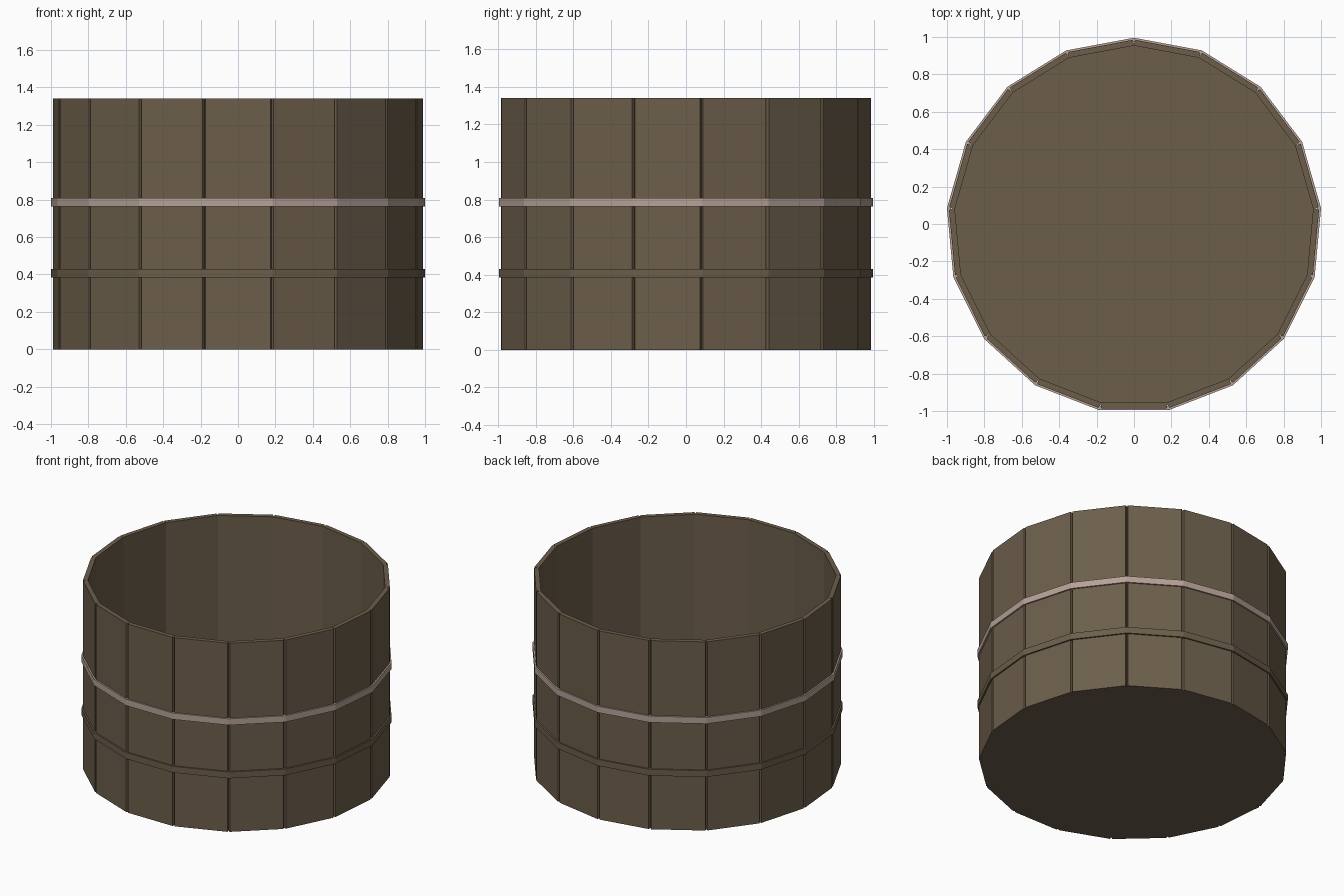
import bpy, bmesh
from math import pi, sin, cos

if "Cube" in bpy.data.objects:
    bpy.data.objects.remove(bpy.data.objects["Cube"])

N = 17
H = 1.34
YC = -0.0085  # centres the odd-sided ring on y


def material(name, rgb):
    m = bpy.data.materials.new(name)
    m.diffuse_color = (*rgb, 1)
    m.use_nodes = True
    m.node_tree.nodes["Principled BSDF"].inputs["Base Color"].default_value = m.diffuse_color
    return m


def polygon(r):
    return [(r * cos(pi / 2 + 2 * pi * i / N), r * sin(pi / 2 + 2 * pi * i / N) + YC)
            for i in range(N)]


def notched(r, depth, gap):
    # each corner: end of one stave, seam floor (two points), start of next stave
    outer, inner, pts = polygon(r), polygon(r - depth), []
    for i in range(N):
        def along(ring, j, d):
            (x0, y0), (x1, y1) = ring[i], ring[j % N]
            length = ((x1 - x0) ** 2 + (y1 - y0) ** 2) ** 0.5
            return (x0 + (x1 - x0) * d / length, y0 + (y1 - y0) * d / length)
        pts += [along(outer, i - 1, gap), inner[i], along(outer, i + 1, gap)]
    return pts


def finish(name, bm, mat):
    bmesh.ops.recalc_face_normals(bm, faces=bm.faces)
    me = bpy.data.meshes.new(name)
    bm.to_mesh(me)
    bm.free()
    me.materials.append(mat)
    ob = bpy.data.objects.new(name, me)
    bpy.context.collection.objects.link(ob)
    return ob


def add_ring(bm, pts, z):
    return [bm.verts.new((x, y, z)) for x, y in pts]


def bridge(bm, a, b):
    n = len(a)
    for i in range(n):
        j = (i + 1) % n
        bm.faces.new((a[i], a[j], b[j], b[i]))


def rim(bm, outer, inner):
    # joins the notched outer loop (3 points per corner) to the inner loop
    for i in range(N):
        j = (i + 1) % N
        bm.faces.new((outer[3 * i], outer[3 * i + 1], outer[3 * i + 2], inner[i]))
        bm.faces.new((outer[3 * i + 2], outer[3 * j], inner[j], inner[i]))


wood = material("wood", (0.15, 0.112, 0.07))
metal = material("pale_metal", (0.47, 0.36, 0.31))

# Tub of staves: seamed outside, plain inside, closed floor
bm = bmesh.new()
out_pts, in_pts = notched(0.994, 0.02, 0.008), polygon(0.962)
o0, o1 = add_ring(bm, out_pts, 0), add_ring(bm, out_pts, H)
i1, i0 = add_ring(bm, in_pts, H), add_ring(bm, in_pts, 0.03)
bridge(bm, o0, o1)
rim(bm, o1, i1)
bridge(bm, i1, i0)
bm.faces.new(i0)
bm.faces.new(o0)
finish("stave_tub", bm, wood)


# Hoops around the tub
def hoop(name, z0, z1, mat):
    bm = bmesh.new()
    loops = [add_ring(bm, polygon(r), z) for r, z in
             ((1.0043, z0), (1.0043, z1), (0.982, z1), (0.982, z0))]
    for k in range(4):
        bridge(bm, loops[k], loops[(k + 1) % 4])
    finish(name, bm, mat)


hoop("upper_hoop", 0.763, 0.808, metal)
hoop("lower_hoop", 0.385, 0.43, wood)
